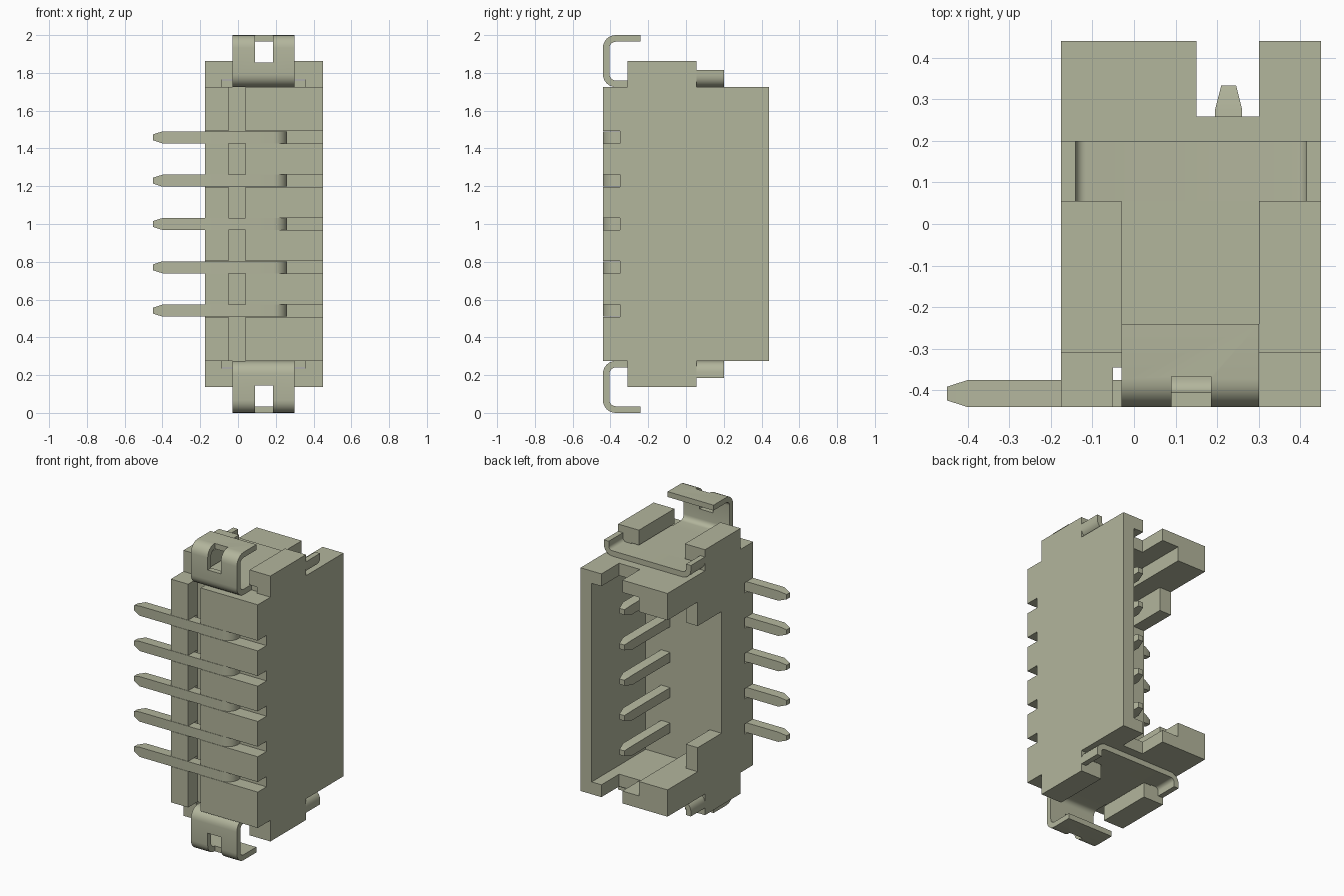
import bpy, bmesh, math
from mathutils import Vector

old = bpy.data.objects.get("Cube")
if old:
    bpy.data.objects.remove(old, do_unlink=True)

mat = bpy.data.materials.new("pale olive plastic")
COLOUR = (0.45, 0.465, 0.335, 1)
mat.diffuse_color = COLOUR
mat.use_nodes = True
mat.node_tree.nodes["Principled BSDF"].inputs["Base Color"].default_value = COLOUR

MID = 1.0      # all parts are modelled around this height
H = 0.725      # half height of the housing


def make(name, bm):
    bmesh.ops.recalc_face_normals(bm, faces=bm.faces[:])
    me = bpy.data.meshes.new(name)
    bm.to_mesh(me)
    bm.free()
    me.materials.append(mat)
    ob = bpy.data.objects.new(name, me)
    ob.location.z = MID
    bpy.context.collection.objects.link(ob)
    return ob


def box(name, x, y, z):
    bm = bmesh.new()
    bmesh.ops.create_cube(bm, size=1)
    for v in bm.verts:
        v.co = [r[0] + (c + 0.5) * (r[1] - r[0]) for c, r in zip(v.co, (x, y, z))]
    return make(name, bm)


def prism(name, outline, y):
    """Extrude an xz outline along y."""
    bm = bmesh.new()
    f = bm.faces.new([bm.verts.new((px, y[0], pz)) for px, pz in outline])
    new = bmesh.ops.extrude_face_region(bm, geom=[f])["geom"]
    bmesh.ops.translate(bm, verts=[g for g in new if isinstance(g, bmesh.types.BMVert)],
                        vec=(0, y[1] - y[0], 0))
    return make(name, bm)


def rounded(points, radius, steps=6):
    """Round the right-angled corners of a path."""
    pts = [Vector(p) for p in points]
    out = [pts[0]]
    for a, b, c in zip(pts, pts[1:], pts[2:]):
        d1, d2 = (b - a).normalized(), (c - b).normalized()
        centre = b - d1 * radius + d2 * radius
        for i in range(steps + 1):
            t = math.pi / 2 * i / steps
            out.append(centre - d2 * radius * math.cos(t) + d1 * radius * math.sin(t))
    return out + [pts[-1]]


def sweep(name, path, axis, thick, width, tips=()):
    """Sweep a rectangle along a planar path; tips = extra (point, scale) ends."""
    axis = Vector(axis)
    rings = [(p, 1) for p in path]
    if tips:
        rings = [(Vector(tips[0][0]), tips[0][1])] + rings + [(Vector(tips[1][0]), tips[1][1])]
    bm = bmesh.new()
    loops = []
    for i, (p, s) in enumerate(rings):
        t = rings[min(i + 1, len(rings) - 1)][0] - rings[max(i - 1, 0)][0]
        # at the straight ends of a bend, follow the arc's exact tangent
        if 0 < i < len(rings) - 1:
            before, after = p - rings[i - 1][0], rings[i + 1][0] - p
            t = before if before.length > 2 * after.length else (
                after if after.length > 2 * before.length else before.normalized() + after.normalized())
        n = axis.cross(t).normalized()
        loops.append([bm.verts.new(p + n * thick / 2 * a * s + axis * width / 2 * b * s)
                      for a, b in ((1, 1), (1, -1), (-1, -1), (-1, 1))])
    for l1, l2 in zip(loops, loops[1:]):
        for k in range(4):
            bm.faces.new((l1[k], l1[(k + 1) % 4], l2[(k + 1) % 4], l2[k]))
    bm.faces.new(loops[0])
    bm.faces.new(loops[-1])
    return make(name, bm)


def activate(ob):
    bpy.ops.object.select_all(action='DESELECT')
    ob.select_set(True)
    bpy.context.view_layer.objects.active = ob


def cut(ob, x, y, z):
    cutter = box("cutter", x, y, z)
    activate(ob)
    m = ob.modifiers.new("cut", 'BOOLEAN')
    m.operation, m.solver, m.object = 'DIFFERENCE', 'EXACT', cutter
    bpy.ops.object.modifier_apply(modifier=m.name)
    bpy.data.objects.remove(cutter, do_unlink=True)


def mirror_z(ob):
    m = ob.modifiers.new("mirror", 'MIRROR')
    m.use_axis = (False, False, True)
    m.use_clip = False
    m.merge_threshold = 0.00001


def smooth(ob):
    activate(ob)
    bpy.ops.object.shade_smooth_by_angle(angle=math.radians(30))


PIN_Z = [(i - 2) * 0.2293 for i in range(5)]

# Housing, open at the back
housing = box("housing", (-0.175, 0.45), (-0.44, 0.44), (-H, H))
cut(housing, (0.03, 0.37), (-0.115, 0.6), (-0.645, 0.645))       # deep cavity
cut(housing, (-0.09, 0.05), (-0.115, 0.6), (-0.551, 0.551))      # cavity beside thick ends
cut(housing, (-0.3, -0.07), (0.13, 0.6), (-0.551, 0.551))        # stepped side window
cut(housing, (-0.3, -0.07), (-0.115, 0.2), (-0.395, 0.395))
cut(housing, (0.15, 0.30), (0.258, 0.6), (-1, 1))                # keying notches
cut(housing, (-0.05, 0.04), (-0.6, -0.345), (-1, 1))             # front channel
for z in PIN_Z:
    cut(housing, (-0.4, 0.6), (-0.6, -0.35), (z - 0.033, z + 0.033))

# Bent contact pins with tapered tips
for i, z in enumerate(PIN_Z):
    path = rounded([(-0.40, -0.4075, z), (0.2275, -0.4075, z), (0.2275, 0.275, z)], 0.04)
    smooth(sweep(f"pin_{i + 1}", path, (0, 0, 1), 0.065, 0.063,
                 (((-0.45, -0.4075, z), 0.5), ((0.2275, 0.333, z), 0.55))))

# Ears that hold the clips, undercut on their inner side
TOP, SLOT = 0.862, 0.765
for name, outer, inner, lip in (("right_ears", -0.175, -0.085, -0.03),
                                ("left_ears", 0.45, 0.355, 0.30)):
    mirror_z(prism(name, [(outer, H), (inner, H), (inner, SLOT), (lip, SLOT),
                          (lip, TOP), (outer, TOP)], (-0.31, 0.055)))

# Metal clips: hooked foot, tongue and upturned wings
T = 0.035
low = H + T / 2
foot = sweep("clip_feet", rounded([(0.135, -0.29, low), (0.135, -0.4225, low),
                                   (0.135, -0.4225, 1 - T / 2), (0.135, -0.24, 1 - T / 2)], 0.05),
             (1, 0, 0), T, 0.33)
cut(foot, (0.09, 0.185), (-0.6, -0.367), (0.855, 1.2))
tongue = box("clip_tongues", (-0.085, 0.355), (-0.29, 0.055), (H, H + T))
wings = sweep("clip_wings", rounded([(-0.1575, 0.1275, 0.815), (-0.1575, 0.1275, low),
                                     (0.4325, 0.1275, low), (0.4325, 0.1275, 0.815)], 0.042),
              (0, 1, 0), T, 0.145)
for part in (foot, tongue, wings):
    smooth(part)
    mirror_z(part)
